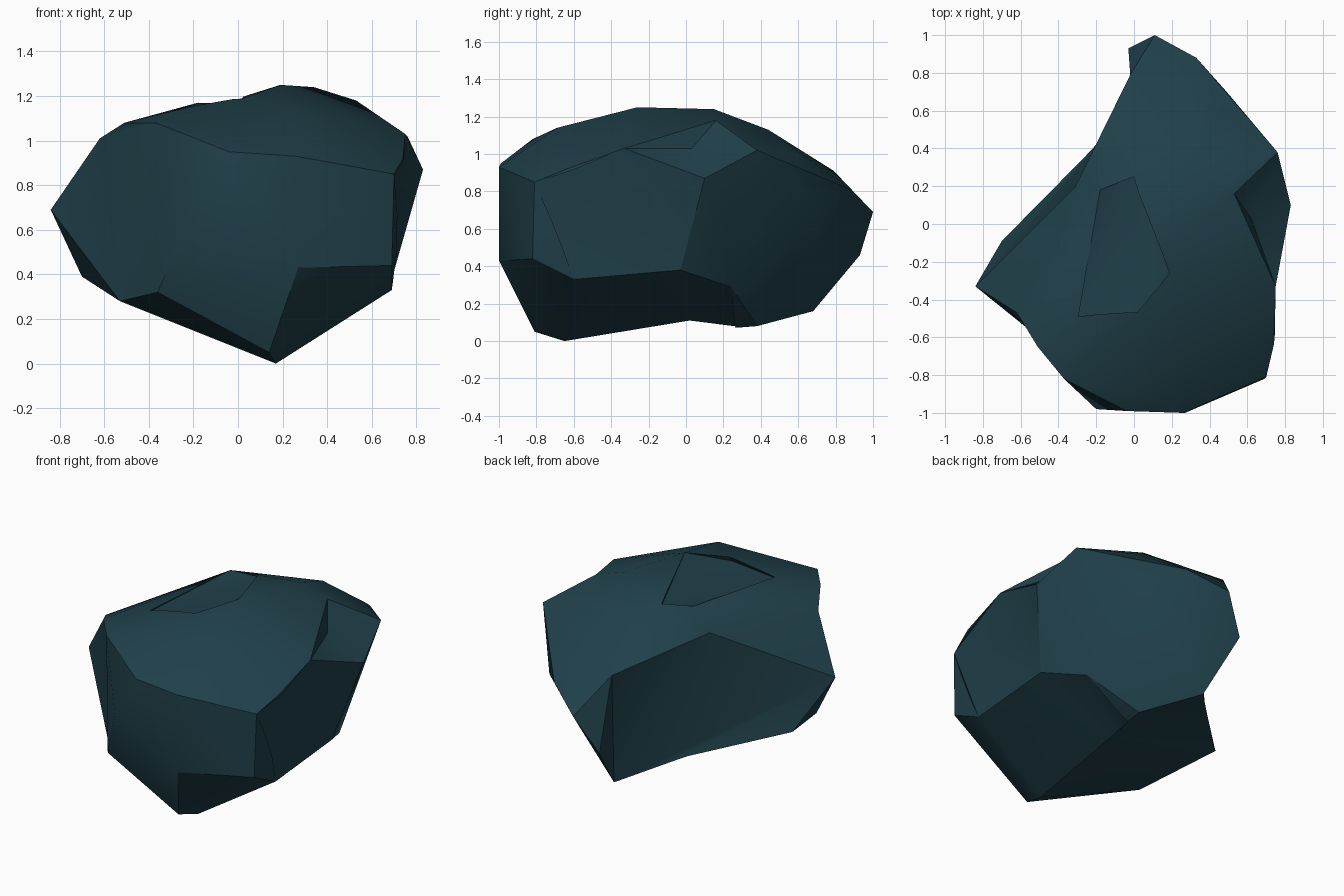
import bpy, bmesh

if "Cube" in bpy.data.objects:
    bpy.data.objects.remove(bpy.data.objects["Cube"])

# Corner points of the chipped boulder, in height bands
crown = [(-.37, -.82, 1.08), (-.51, -.65, 1.08), (-.62, -.47, 1.01), (.25, -.69, 1.14),
         (.19, -.26, 1.25), (.34, .15, 1.24), (.53, .16, 1.18), (-.18, .18, 1.17),
         (.30, .44, 1.13), (-.31, .20, 1.04), (.49, .60, .98), (-.02, .79, .91)]
waist = [(-.04, -.99, .95), (.26, -1, .93), (.70, -.81, .85), (.74, -.64, .92),
         (.75, -.33, 1.03), (.83, .10, .87), (.76, .38, 1.02), (.49, .70, .75),
         (.33, .88, .81), (.11, 1, .69), (-.03, .93, .46), (-.84, -.33, .69),
         (-.20, -.98, .69)]
under = [(.27, -1, .43), (.69, -.82, .44), (.69, -.60, .33), (.69, -.03, .38),
         (.56, .24, .29), (.28, .38, .08), (.04, .68, .16), (-.70, -.09, .39),
         (-.53, -.58, .28), (-.36, -.82, .32), (.14, -.81, .05), (.17, -.65, 0)]


def hull(name, points):
    """Closed convex solid round a set of points."""
    bm = bmesh.new()
    for co in points:
        bm.verts.new(co)
    bmesh.ops.convex_hull(bm, input=list(bm.verts))
    bmesh.ops.delete(bm, geom=[v for v in bm.verts if not v.link_faces], context='VERTS')
    bmesh.ops.recalc_face_normals(bm, faces=list(bm.faces))
    mesh = bpy.data.meshes.new(name)
    bm.to_mesh(mesh)
    bm.free()
    obj = bpy.data.objects.new(name, mesh)
    bpy.context.collection.objects.link(obj)
    return obj


# Boulder body
boulder = hull("boulder", crown + waist + under)
bpy.context.view_layer.objects.active = boulder
boulder.select_set(True)


def hollow(name, apex, tips, rim):
    """Chip away the solid spanned by an outside apex, a rim and deepest tips."""
    cutter = hull(name, [apex] + tips + rim)
    cutter.hide_render = True
    mod = boulder.modifiers.new(name, 'BOOLEAN')
    mod.operation, mod.solver, mod.object = 'DIFFERENCE', 'EXACT', cutter
    bpy.ops.object.modifier_apply(modifier=name)
    bpy.data.objects.remove(cutter)


# Chips and hollows
keel = (.19, .02, .11)
valley = (-.325, .39, .31)
hollow("side_notch", (1.3, .1, 1.5), [(.62, .03, 1.03)],
       [crown[6], waist[4], waist[5], waist[6]])
hollow("crown_dip", (-.03, -.05, 1.7), [(-.04, -.05, 1.135)],
       [crown[4], crown[7], (.0, .27, 1.13), (-.3, -.5, 1.12), (.02, -.5, 1.15)])
hollow("underside_right", (.6, 0, -.6), [keel],
       [under[11], under[2], under[3], under[4], (.25, .27, .07)])
hollow("underside_left", (-.3, 0, -.6), [keel, valley],
       [under[11], under[8], under[7], under[6], under[5]])
hollow("back_left_valley", (-1.2, 1, .4), [valley, (-.43, .25, .7)],
       [waist[11], under[7], under[6], waist[10], crown[11], crown[9]])
hollow("front_left_hollow", (-1.2, -1.2, .7), [(-.63, -.49, .7)],
       [waist[11], crown[2], crown[1], crown[0], under[9], under[8]])
hollow("right_hollow", (1.6, -.3, .6), [(.70, -.1, .57)],
       [waist[2], waist[4], waist[5], under[2], under[3]])

# Clean the seams, remove stray slivers
bm = bmesh.new()
bm.from_mesh(boulder.data)
bmesh.ops.remove_doubles(bm, verts=list(bm.verts), dist=.004)
bm.to_mesh(boulder.data)
bm.free()

# Dark teal stone
stone = bpy.data.materials.new("dark teal stone")
stone.diffuse_color = (.014, .05, .066, 1)
stone.use_nodes = True
stone.node_tree.nodes["Principled BSDF"].inputs["Base Color"].default_value = stone.diffuse_color
boulder.data.materials.clear()
boulder.data.materials.append(stone)

# Soft faces with crisp broken edges
bpy.ops.object.shade_smooth_by_angle(angle=.52)
